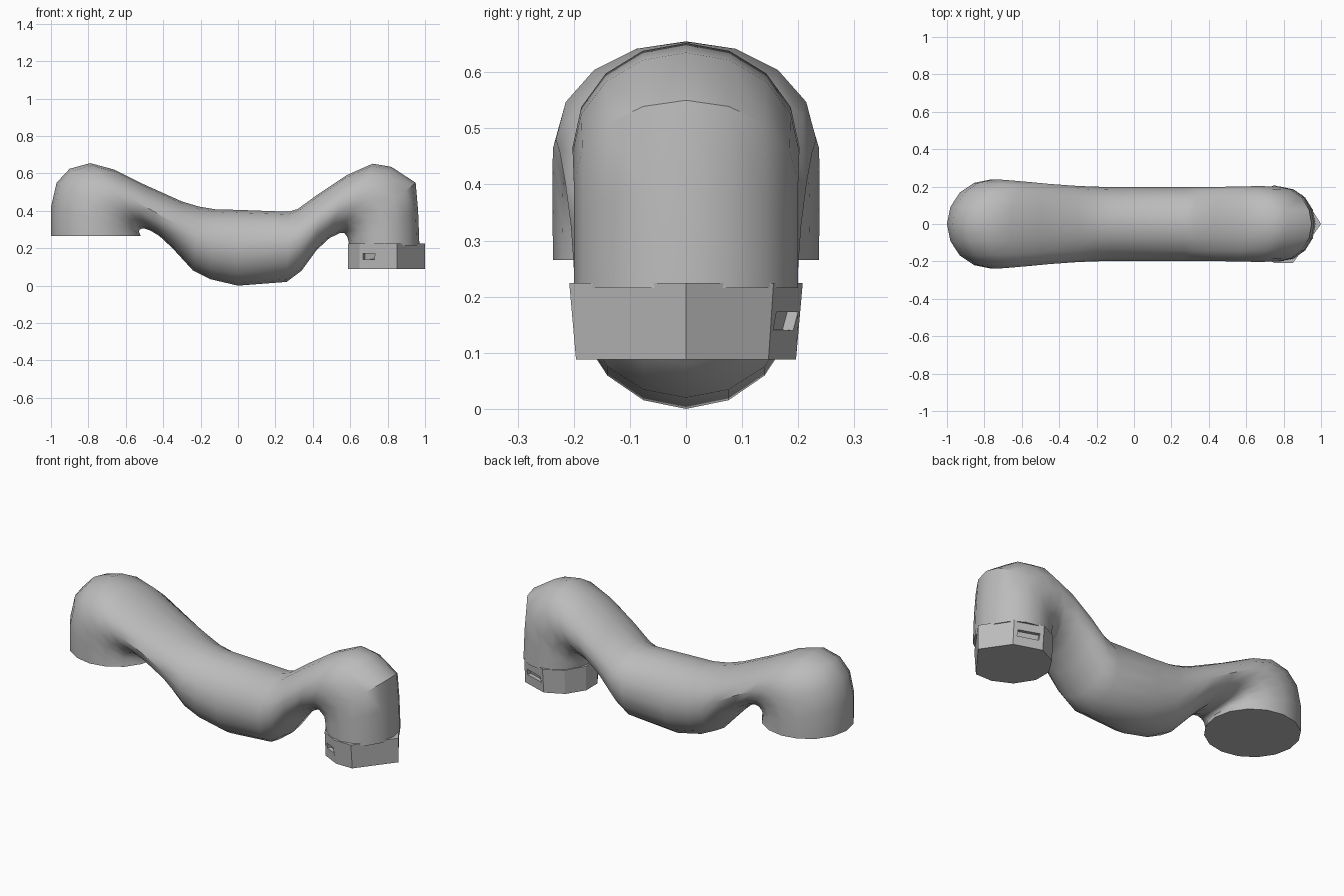
import bpy, bmesh, math
from mathutils import Vector

if "Cube" in bpy.data.objects:
    bpy.data.objects.remove(bpy.data.objects["Cube"])

SIDES = 16

grey = bpy.data.materials.new("plain_grey")
grey.use_nodes = True
tone = (0.5, 0.5, 0.5, 1)
grey.diffuse_color = tone
grey.node_tree.nodes["Principled BSDF"].inputs["Base Color"].default_value = tone


def finish(bm, name, angle):
    bmesh.ops.recalc_face_normals(bm, faces=bm.faces)
    mesh = bpy.data.meshes.new(name)
    bm.to_mesh(mesh)
    bm.free()
    obj = bpy.data.objects.new(name, mesh)
    bpy.context.collection.objects.link(obj)
    mesh.materials.append(grey)
    bpy.ops.object.select_all(action='DESELECT')
    obj.select_set(True)
    bpy.context.view_layer.objects.active = obj
    bpy.ops.object.shade_smooth_by_angle(angle=math.radians(angle))
    return obj


# Bent pipe: each section runs from an outer to an inner (x, z) point, with a half width
sections = [
    ((-1, .265), (-.52, .265), .237),
    ((-1, .42), (-.53, .29), .238),
    ((-.97, .55), (-.525, .3), .238),
    ((-.9, .625), (-.515, .305), .237),
    ((-.79, .655), (-.5, .305), .232),
    ((-.66, .62), (-.47, .295), .225),
    ((-.5, .54), (-.42, .265), .215),
    ((-.3, .45), (-.35, .2), .205),
    ((-.21, .423), (-.24, .08), .2),
    ((-.12, .408), (-.15, .035), .198),
    ((0, .405), (0, 0), .198),
    ((.27, .395), (.26, .02), .198),
    ((.32, .41), (.34, .08), .198),
    ((.43, .49), (.42, .19), .198),
    ((.58, .59), (.49, .255), .2),
    ((.72, .652), (.55, .283), .202),
    ((.82, .635), (.57, .28), .202),
    ((.95, .55), (.585, .26), .2),
    ((.963, .4), (.59, .24), .2),
    ((.97, .215), (.595, .215), .2),
]
bm = bmesh.new()
rings = []
for outer, inner, width in sections:
    a = Vector((outer[0], 0, outer[1]))
    b = Vector((inner[0], 0, inner[1]))
    ring = []
    for i in range(SIDES):
        t = math.tau * i / SIDES
        p = (a + b) / 2 + (a - b) / 2 * math.cos(t)
        p.y = width * math.sin(t)
        ring.append(bm.verts.new(p))
    rings.append(ring)
for r, s in zip(rings, rings[1:]):
    for i in range(SIDES):
        j = (i + 1) % SIDES
        bm.faces.new((r[i], r[j], s[j], s[i]))
bm.faces.new(rings[0])
bm.faces.new(rings[-1])
finish(bm, "bent_pipe", 40)

# Collar: faceted ring under the right-hand leg, slightly flared upwards
outline = [(1, 0), (.85, -.2), (.75, -.2), (.65, -.15), (.588, -.05),
           (.588, .05), (.65, .15), (.75, .2), (.9, .15)]
bm = bmesh.new()
low = [bm.verts.new((x, y * .98, .088)) for x, y in outline]
high = [bm.verts.new((x, y * 1.04, .224)) for x, y in outline]
bm.faces.new(low)
bm.faces.new(high)
walls = []
for i in range(len(outline)):
    j = (i + 1) % len(outline)
    walls.append(bm.faces.new((low[i], low[j], high[j], high[i])))
bmesh.ops.recalc_face_normals(bm, faces=bm.faces)

# Small recessed slots in the collar wall
for face in (walls[2], walls[7]):
    bmesh.ops.inset_individual(bm, faces=[face], thickness=.03)
    centre, normal = face.calc_center_median(), face.normal.copy()
    for v in face.verts:
        d = v.co - centre
        d.z *= .35
        v.co = centre + d
    pushed = bmesh.ops.extrude_discrete_faces(bm, faces=[face])["faces"][0]
    for v in pushed.verts:
        v.co -= normal * .02
finish(bm, "collar", 25)
